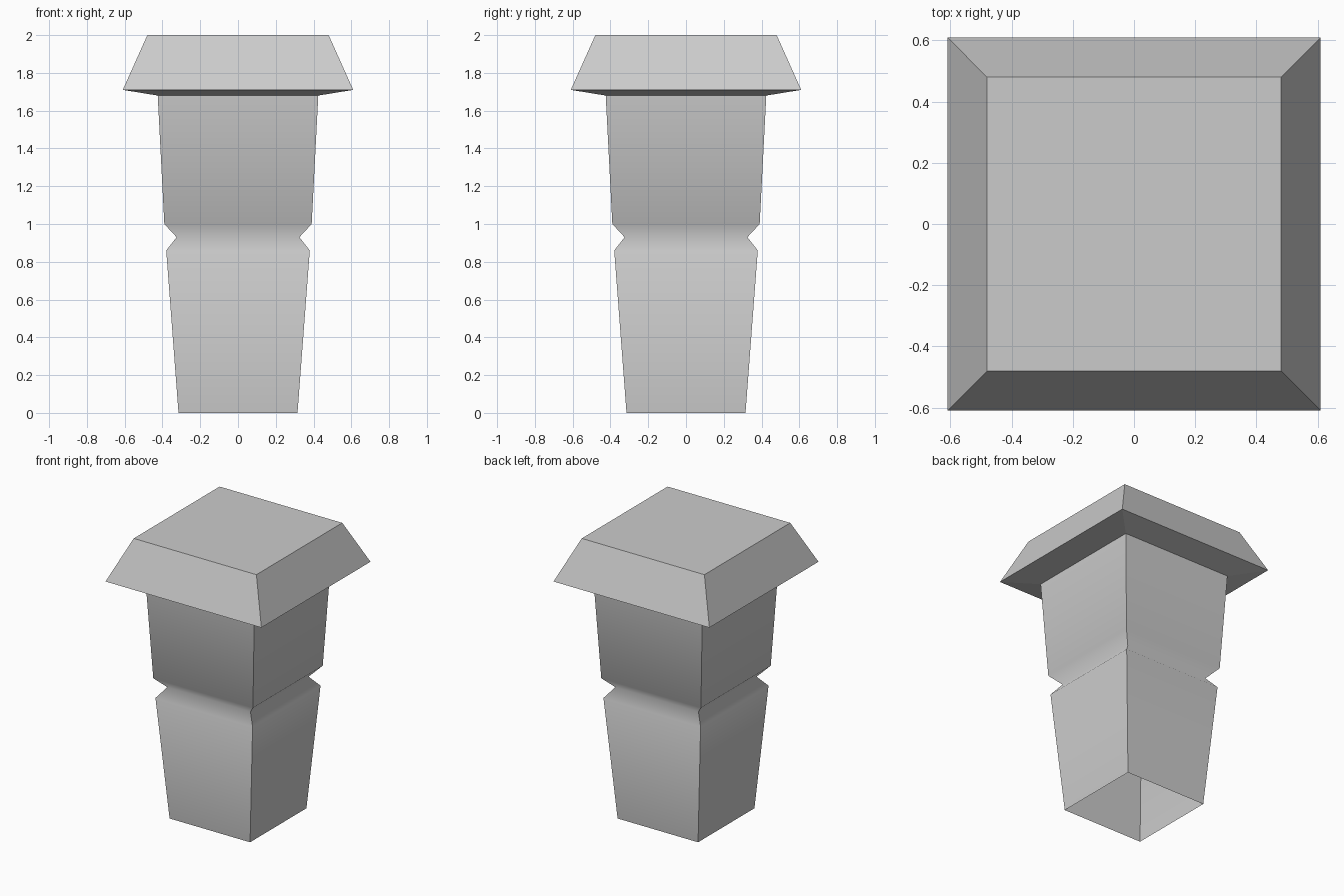
import bpy
import bmesh

cube = bpy.data.objects.get("Cube")
if cube:
    bpy.data.objects.remove(cube, do_unlink=True)

# One plain grey for the whole post
grey = bpy.data.materials.new("stone grey")
grey.use_nodes = True
colour = (0.6, 0.6, 0.6, 1)
grey.diffuse_color = colour
grey.node_tree.nodes["Principled BSDF"].inputs["Base Color"].default_value = colour


def square_loft(name, profile, close_top=False, smooth=False):
    """Loft square rings given as (half width, height); the base stays open."""
    bm = bmesh.new()
    corners = ((-1, -1), (1, -1), (1, 1), (-1, 1))
    rings = [[bm.verts.new((sx * w, sy * w, z)) for sx, sy in corners]
             for w, z in profile]
    for low, high in zip(rings, rings[1:]):
        for i in range(4):
            j = (i + 1) % 4
            face = bm.faces.new((low[i], low[j], high[j], high[i]))
            face.smooth = smooth
        # Keep the four upright corners crisp
        for a, b in zip(low, high):
            bm.edges.get((a, b)).smooth = False
    if close_top:
        bm.faces.new(rings[-1])
    mesh = bpy.data.meshes.new(name)
    bm.to_mesh(mesh)
    bm.free()
    mesh.materials.append(grey)
    obj = bpy.data.objects.new(name, mesh)
    bpy.context.collection.objects.link(obj)
    return obj


# Hollow tapered shaft with a notch around its middle
square_loft("shaft", [(0.315, 0), (0.38, 0.86), (0.325, 0.93),
                      (0.39, 1.0), (0.425, 1.68)], smooth=True)

# Bevelled cap with a sloping underside
square_loft("cap", [(0.425, 1.68), (0.61, 1.71), (0.48, 2.0)], close_top=True)
